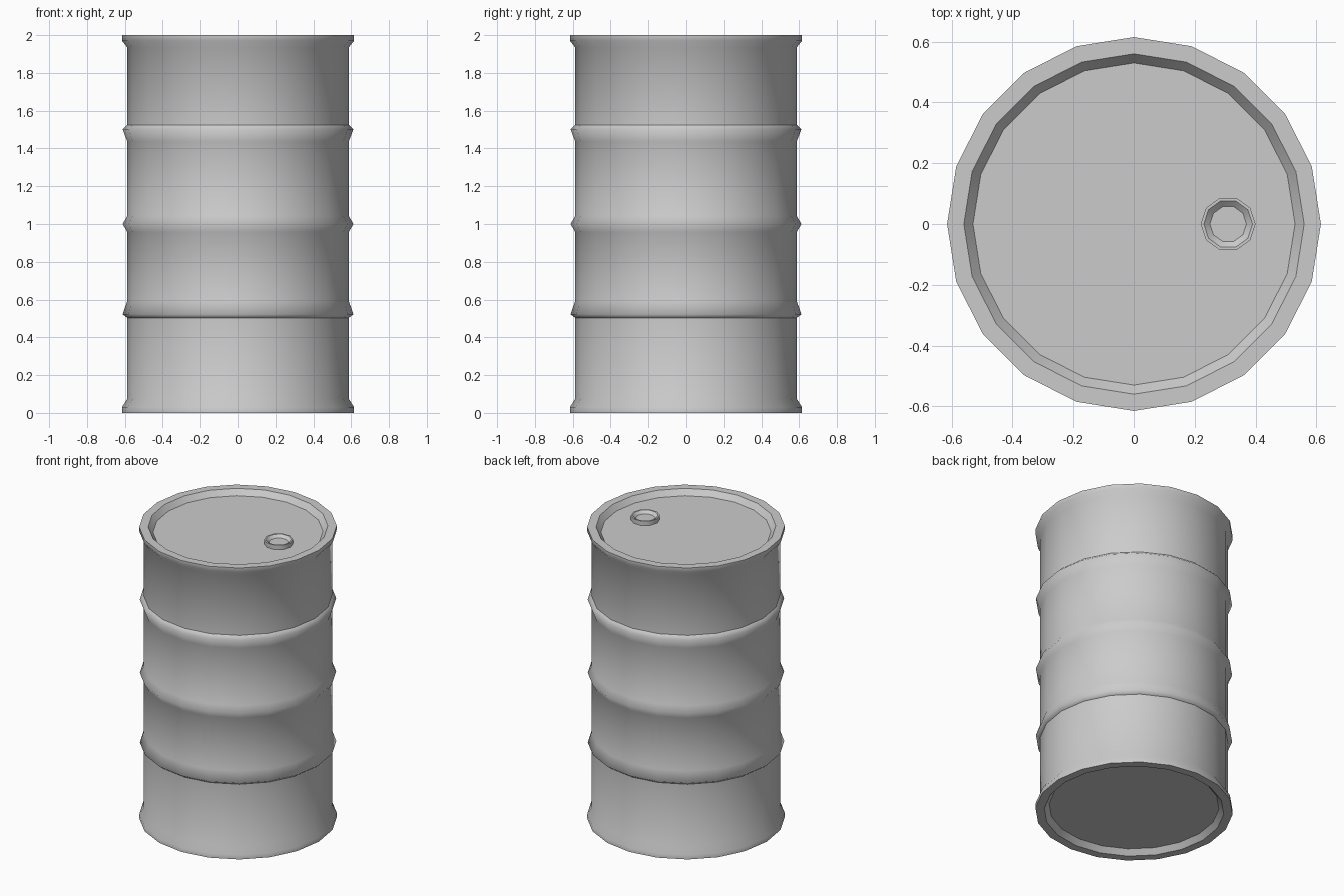
import bpy, bmesh
from math import cos, sin, tau

if "Cube" in bpy.data.objects:
    bpy.data.objects.remove(bpy.data.objects["Cube"])


def lathe(name, profile, sides, location=(0, 0, 0)):
    """Spin (radius, z, sharp) points into a closed, capped solid."""
    bm = bmesh.new()
    rings = []
    for r, z, sharp in profile:
        rings.append([bm.verts.new((r * cos(tau * i / sides), r * sin(tau * i / sides), z))
                      for i in range(sides)])
    for a, b in zip(rings, rings[1:]):
        for i in range(sides):
            j = (i + 1) % sides
            bm.faces.new((a[i], a[j], b[j], b[i]))
    bm.faces.new(rings[0][::-1])
    bm.faces.new(rings[-1])
    for f in bm.faces:
        f.smooth = True
    # Hard creases around the flagged rings
    for ring, (r, z, sharp) in zip(rings, profile):
        if sharp:
            for i in range(sides):
                bm.edges.get((ring[i], ring[(i + 1) % sides])).smooth = False
    bmesh.ops.recalc_face_normals(bm, faces=bm.faces)
    mesh = bpy.data.meshes.new(name)
    bm.to_mesh(mesh)
    bm.free()
    obj = bpy.data.objects.new(name, mesh)
    obj.location = location
    bpy.context.collection.objects.link(obj)
    return obj


BODY, RIB, RIM = 0.587, 0.612, 0.615

# Drum body: recessed base, flared rims, three ribs, recessed lid
profile = [(0.53, 0.035, True), (0.56, 0, True), (RIM, 0, True), (RIM, 0.03, False),
           (BODY, 0.075, False)]
for low, peak, high, sharp_low, sharp_high in [(0.503, 0.522, 0.593, True, False),
                                               (0.958, 1.0, 1.042, False, False),
                                               (1.437, 1.502, 1.525, False, True)]:
    profile += [(BODY, low, sharp_low), (RIB, peak, False), (BODY, high, sharp_high)]
profile += [(BODY, 1.935, False), (RIM, 1.97, False), (RIM, 2, True),
            (0.56, 2, True), (0.53, 1.963, True)]
lathe("drum_body", profile, 20)

# Bung: small raised ring with a dished centre on the lid
bung = [(0.09, 0, True), (0.09, 0.032, True), (0.08, 0.032, True), (0.06, 0.014, True)]
lathe("bung", bung, 10, (0.31, 0, 1.961))
